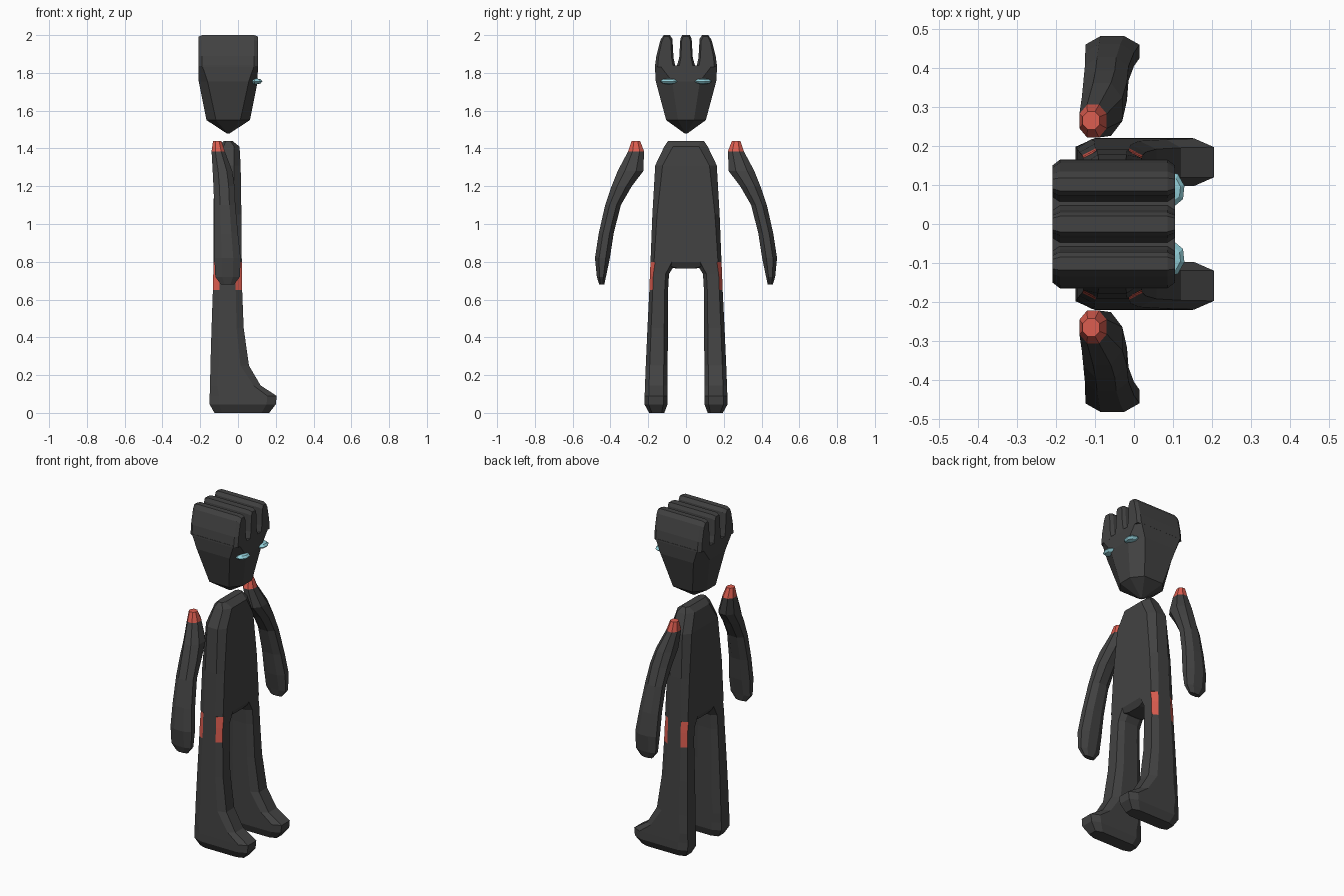
import bpy, bmesh
from mathutils import Matrix

if "Cube" in bpy.data.objects:
    bpy.data.objects.remove(bpy.data.objects["Cube"])


def material(name, rgb):
    m = bpy.data.materials.new(name)
    m.diffuse_color = (*rgb, 1)
    m.use_nodes = True
    m.node_tree.nodes["Principled BSDF"].inputs["Base Color"].default_value = m.diffuse_color
    return m


DARK = material("charcoal", (0.055, 0.055, 0.055))
RED = material("coral red", (0.72, 0.11, 0.08))
BLUE = material("pale blue", (0.30, 0.65, 0.72))


def ring(z, x0, x1, y0, y1, cx=0.25, cy=0.25):
    """Horizontal rectangle with chamfered corners (fractions cx, cy)."""
    a, b = (x1 - x0) * cx, (y1 - y0) * cy
    return [(x0 + a, y0, z), (x1 - a, y0, z), (x1, y0 + b, z), (x1, y1 - b, z),
            (x1 - a, y1, z), (x0 + a, y1, z), (x0, y1 - b, z), (x0, y0 + b, z)]


def loft(bm, rings):
    """Skin a list of equal-length rings and cap both ends."""
    rows = [[bm.verts.new(p) for p in r] for r in rings]
    n = len(rows[0])
    for a, b in zip(rows, rows[1:]):
        for i in range(n):
            j = (i + 1) % n
            bm.faces.new((a[i], a[j], b[j], b[i]))
    bm.faces.new(rows[0])
    bm.faces.new(rows[-1])


def finish(name, bm, mats, red_rule=None, mirror=False):
    bmesh.ops.recalc_face_normals(bm, faces=bm.faces[:])
    if red_rule:
        for f in bm.faces:
            f.material_index = int(red_rule(f.calc_center_median(), f.normal))
    if mirror:
        bmesh.ops.scale(bm, vec=(1, -1, 1), verts=bm.verts[:])
        bmesh.ops.reverse_faces(bm, faces=bm.faces[:])
    me = bpy.data.meshes.new(name)
    bm.to_mesh(me)
    bm.free()
    for m in mats:
        me.materials.append(m)
    ob = bpy.data.objects.new(name, me)
    bpy.context.collection.objects.link(ob)
    return ob


# Head: tapering lower mass
bm = bmesh.new()
loft(bm, [ring(z, -0.052 - h, -0.052 + h, -w, w, cx, cy) for z, h, w, cx, cy in (
    (1.48, 0.008, 0.008, 0.25, 0.25), (1.55, 0.115, 0.105, 0.22, 0.3),
    (1.755, 0.156, 0.16, 0.15, 0.27), (1.84, 0.157, 0.165, 0.06, 0.08))])
finish("head", bm, [DARK])


# Three crest ridges: profiles in y-z swept along x with chamfered ends
def crest(name, profile):
    bm = bmesh.new()
    my = sum(p[0] for p in profile) / len(profile)
    rings = []
    for x, s, dz in ((-0.209, 0.75, 0.008), (-0.19, 1, 0), (0.086, 1, 0), (0.105, 0.75, 0.008)):
        rings.append([(x, my + (y - my) * s, z - (dz if z > 1.95 else 0)) for y, z in profile])
    loft(bm, rings)
    finish(name, bm, [DARK])


crest("crest_middle", [(-0.05, 1.83), (0.05, 1.83), (0.036, 1.88), (0.03, 1.98),
                       (0.02, 2.0), (-0.02, 2.0), (-0.03, 1.98), (-0.036, 1.88)])
side = [(0.055, 1.83), (0.165, 1.83), (0.157, 1.89), (0.135, 1.975),
        (0.118, 2.0), (0.085, 2.0), (0.072, 1.98), (0.066, 1.88)]
crest("crest_left", side)
crest("crest_right", [(-y, z) for y, z in side])

# Torso with sloped shoulders and crotch arch
bm = bmesh.new()
loft(bm, [ring(z, x0, x1, -w, w, 0.25, cy) for z, x0, x1, w, cy in (
    (0.765, -0.11, 0.0, 0.055, 0.1), (0.80, -0.131, 0.02, 0.188, 0.05),
    (1.05, -0.13, 0.018, 0.178, 0.07), (1.31, -0.125, 0.014, 0.163, 0.12),
    (1.41, -0.105, 0.008, 0.115, 0.2), (1.44, -0.075, -0.03, 0.095, 0.1))])
finish("torso", bm, [DARK])

leg_rings = [  # z, x0, x1, y0, y1
    (0.0, -0.125, 0.165, 0.115, 0.195), (0.045, -0.15, 0.2, 0.098, 0.22),
    (0.09, -0.15, 0.205, 0.098, 0.219), (0.145, -0.148, 0.12, 0.098, 0.217),
    (0.25, -0.146, 0.058, 0.097, 0.213), (0.45, -0.14, 0.03, 0.096, 0.204),
    (0.65, -0.133, 0.022, 0.095, 0.194), (0.735, -0.131, 0.02, 0.09, 0.191),
    (0.80, -0.131, 0.02, 0.05, 0.188)]
arm_rings = [
    (0.68, -0.09, -0.02, 0.432, 0.46), (0.72, -0.12, 0.01, 0.424, 0.472),
    (0.82, -0.125, 0.014, 0.403, 0.482), (0.95, -0.125, 0.0, 0.383, 0.462),
    (1.10, -0.126, -0.014, 0.345, 0.428), (1.20, -0.13, -0.018, 0.287, 0.394),
    (1.28, -0.134, -0.03, 0.226, 0.362), (1.385, -0.14, -0.07, 0.222, 0.306),
    (1.44, -0.132, -0.088, 0.243, 0.288)]

for label, mirror in (("left", False), ("right", True)):
    # Leg with foot; red on the outer chamfers at the hip
    bm = bmesh.new()
    loft(bm, [ring(z, x0, x1, y0, y1, 0.22 if z > 0.2 else 0.14, 0.18)
              for z, x0, x1, y0, y1 in leg_rings])
    finish("leg_" + label, bm, [DARK, RED],
           lambda c, n: c.z > 0.66 and n.y > 0.2 and 0.2 < abs(n.x), mirror)
    # Arm with red shoulder cap
    bm = bmesh.new()
    loft(bm, [ring(*r, 0.28, 0.28) for r in arm_rings])
    finish("arm_" + label, bm, [DARK, RED], lambda c, n: c.z > 1.39, mirror)
    # Eye: flattened lens
    bm = bmesh.new()
    bmesh.ops.create_uvsphere(bm, u_segments=8, v_segments=4, radius=1)
    bmesh.ops.transform(bm, verts=bm.verts[:], matrix=Matrix.Translation((0.095, 0.091, 1.755))
                        @ Matrix.Rotation(0.2, 4, 'Z') @ Matrix.Diagonal((0.035, 0.046, 0.016, 1)))
    finish("eye_" + label, bm, [BLUE], None, mirror)
